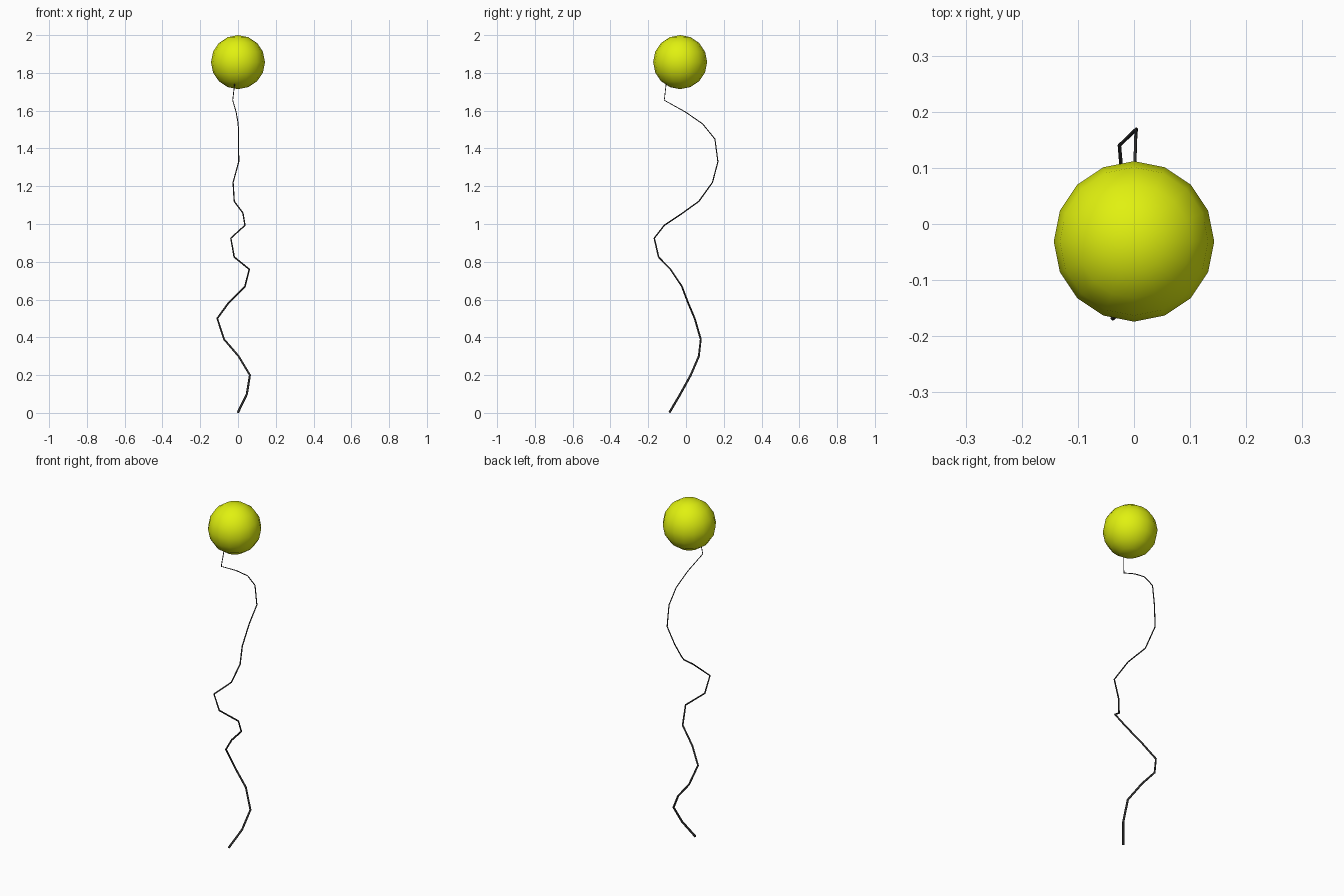
import bpy

if "Cube" in bpy.data.objects:
    bpy.data.objects.remove(bpy.data.objects["Cube"])

def material(name, color):
    m = bpy.data.materials.new(name)
    m.diffuse_color = color
    m.use_nodes = True
    m.node_tree.nodes["Principled BSDF"].inputs["Base Color"].default_value = m.diffuse_color
    return m

# balloon: low-poly sphere, smooth shaded
bpy.ops.mesh.primitive_uv_sphere_add(segments=16, ring_count=8, radius=0.143,
                                     location=(0, -0.031, 1.857))
balloon = bpy.context.object
balloon.name = "balloon"
bpy.ops.object.shade_smooth()
balloon.data.materials.append(material("yellow", (0.75, 0.88, 0.005, 1)))

# string: wavy path, thinning toward the balloon
path = [
    (0.0, -0.087, 0.003), (0.047, -0.03, 0.10), (0.063, 0.025, 0.20),
    (0.003, 0.068, 0.30), (-0.074, 0.078, 0.39), (-0.11, 0.046, 0.50),
    (-0.048, 0.01, 0.585), (0.037, -0.022, 0.67), (0.06, -0.082, 0.76),
    (-0.02, -0.145, 0.825), (-0.038, -0.168, 0.925), (0.037, -0.115, 0.993),
    (0.026, -0.018, 1.058), (-0.02, 0.068, 1.12), (-0.026, 0.14, 1.22),
    (0.004, 0.169, 1.33), (0.003, 0.153, 1.45), (0.001, 0.088, 1.53),
    (-0.01, -0.003, 1.593), (-0.028, -0.115, 1.655), (-0.018, -0.105, 1.742),
]
curve = bpy.data.curves.new("string", 'CURVE')
curve.dimensions = '3D'
curve.bevel_depth = 0.006
curve.bevel_resolution = 2
curve.use_fill_caps = True
spline = curve.splines.new('POLY')
spline.points.add(len(path) - 1)
for i, (point, co) in enumerate(zip(spline.points, path)):
    point.co = (*co, 1)
    point.radius = 1 - 0.65 * i / (len(path) - 1)
string = bpy.data.objects.new("string", curve)
bpy.context.collection.objects.link(string)
curve.materials.append(material("dark_grey", (0.03, 0.03, 0.03, 1)))
